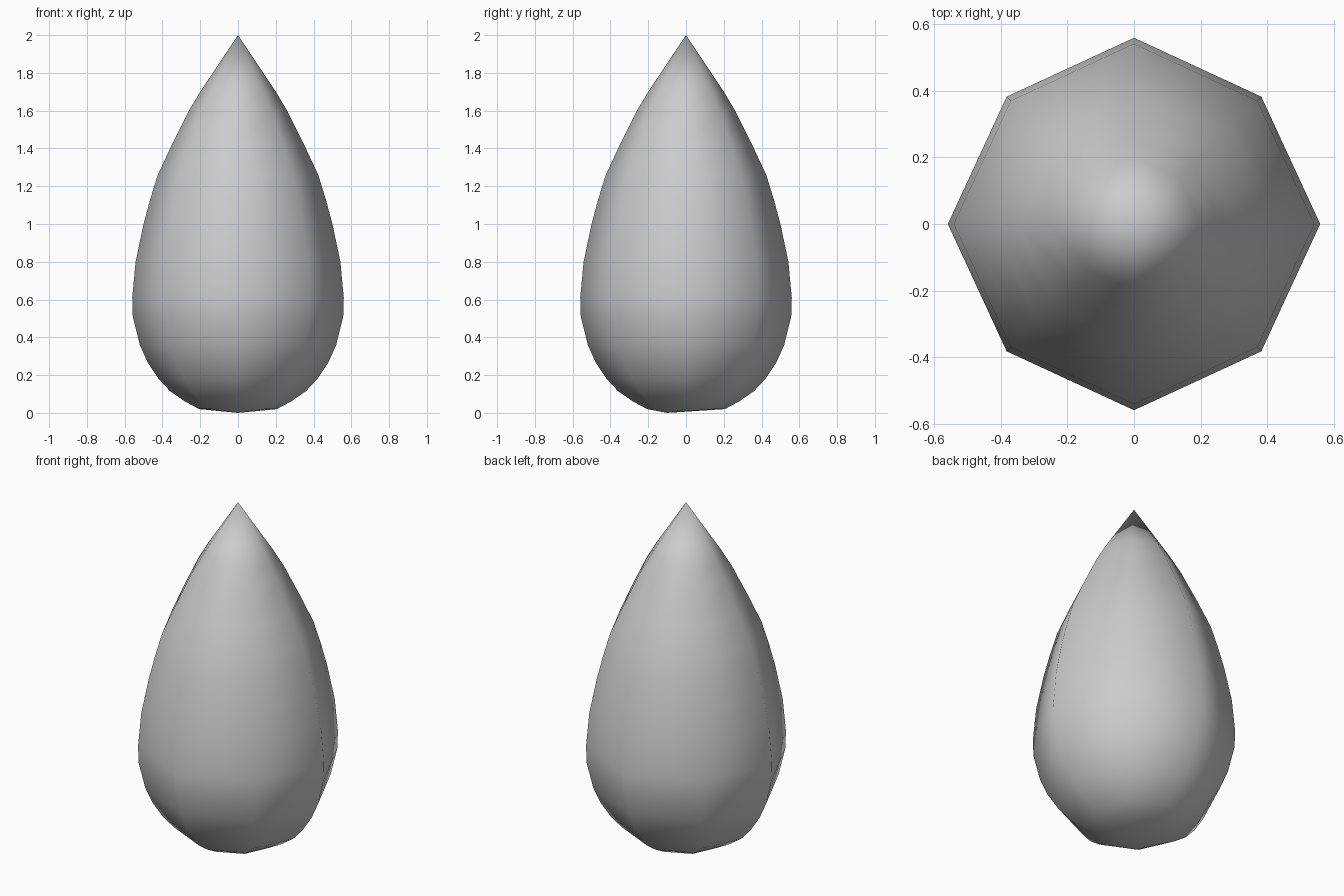
import bpy, bmesh
from math import sin, cos, pi

if "Cube" in bpy.data.objects:
    bpy.data.objects.remove(bpy.data.objects["Cube"])

# Half profile of the drop: (radius, height)
PROFILE = [(0.205, 0.02), (0.28, 0.06), (0.36, 0.115), (0.42, 0.18), (0.48, 0.27),
           (0.52, 0.36), (0.557, 0.51), (0.56, 0.61), (0.542, 0.8), (0.5, 1.0),
           (0.465, 1.13), (0.425, 1.26), (0.35, 1.42), (0.26, 1.6), (0.2, 1.7)]
SIDES = 8

bm = bmesh.new()

# Eight-sided rings, diagonals slightly flattened
rings = []
for r, z in PROFILE:
    ring = []
    for i in range(SIDES):
        a = 2 * pi * i / SIDES
        k = r * (0.967 if i % 2 else 1.0)
        ring.append(bm.verts.new((k * cos(a), k * sin(a), z)))
    rings.append(ring)

# Side walls
for lo, hi in zip(rings, rings[1:]):
    for i in range(SIDES):
        j = (i + 1) % SIDES
        bm.faces.new((lo[i], lo[j], hi[j], hi[i]))

# Pointed tip and shallow base
tip = bm.verts.new((0, 0, 2))
base = bm.verts.new((0, -0.1, 0))
for i in range(SIDES):
    j = (i + 1) % SIDES
    bm.faces.new((rings[-1][i], rings[-1][j], tip))
    bm.faces.new((rings[0][j], rings[0][i], base))

bmesh.ops.recalc_face_normals(bm, faces=bm.faces)
for f in bm.faces:
    f.smooth = True

mesh = bpy.data.meshes.new("teardrop")
bm.to_mesh(mesh)
bm.free()
bpy.context.collection.objects.link(bpy.data.objects.new("teardrop", mesh))
